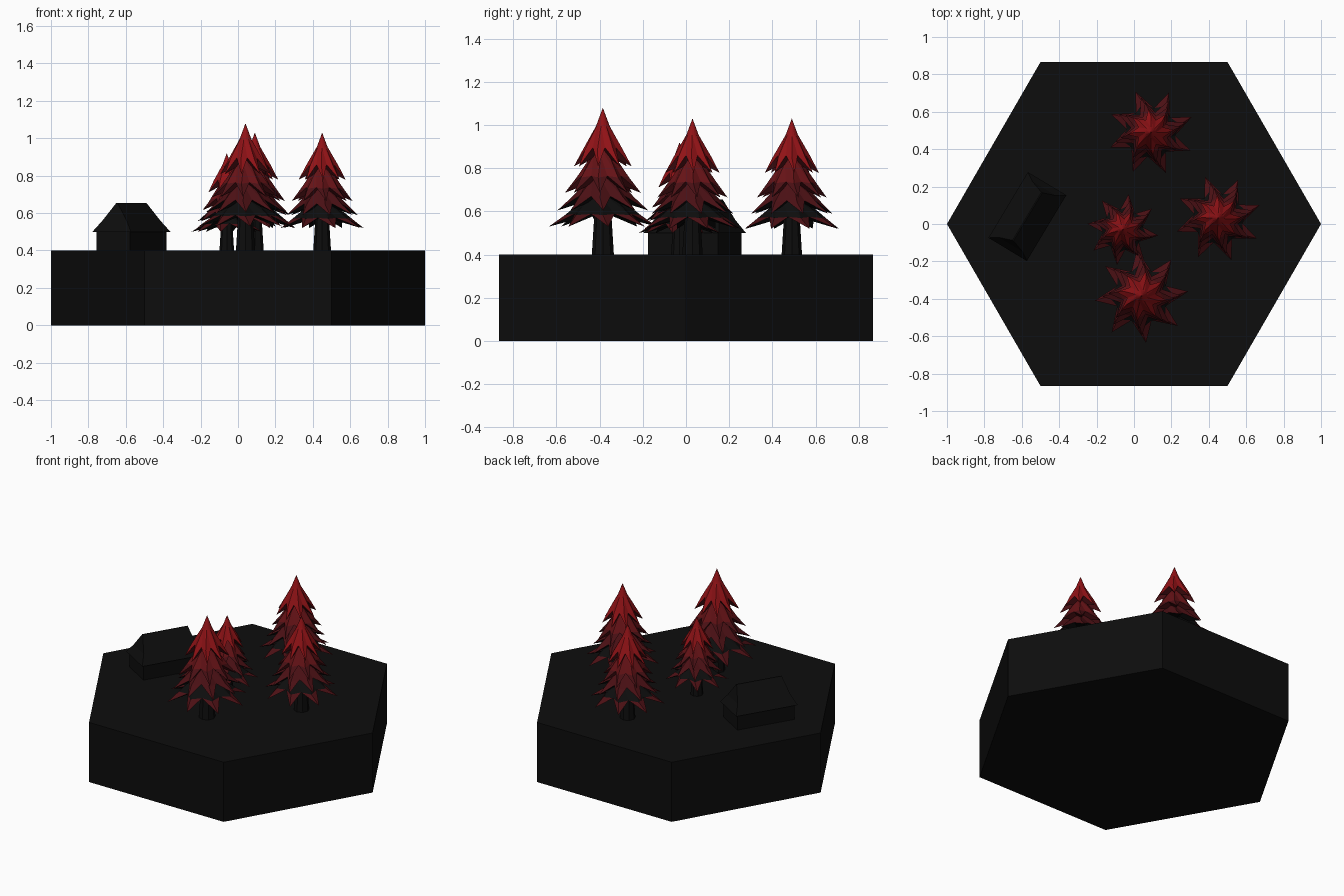
import bpy, bmesh
from math import cos, sin, pi, radians

cube = bpy.data.objects.get("Cube")
if cube:
    bpy.data.objects.remove(cube)


def material(name, rgb):
    m = bpy.data.materials.new(name)
    m.use_nodes = True
    m.diffuse_color = (*rgb, 1)
    m.node_tree.nodes["Principled BSDF"].inputs["Base Color"].default_value = (*rgb, 1)
    return m


BLACK = material("charcoal black", (0.004, 0.004, 0.004))
RED = material("crimson", (0.28, 0.006, 0.008))
MID = material("deep red", (0.13, 0.006, 0.008))
DARK = material("dark maroon", (0.07, 0.005, 0.007))


def finish(name, bm, mats, loc=(0, 0, 0), angle=0):
    bmesh.ops.remove_doubles(bm, verts=bm.verts, dist=1e-5)
    bmesh.ops.recalc_face_normals(bm, faces=bm.faces)
    mesh = bpy.data.meshes.new(name)
    bm.to_mesh(mesh)
    bm.free()
    for m in mats:
        mesh.materials.append(m)
    ob = bpy.data.objects.new(name, mesh)
    ob.location = loc
    ob.rotation_euler.z = angle
    bpy.context.collection.objects.link(ob)
    return ob


def loft(rings):
    """Closed solid through rings with equal point counts."""
    bm = bmesh.new()
    vs = [[bm.verts.new(p) for p in ring] for ring in rings]
    n = len(vs[0])
    for a, b in zip(vs, vs[1:]):
        for i in range(n):
            j = (i + 1) % n
            bm.faces.new((a[i], a[j], b[j], b[i]))
    bm.faces.new(vs[0][::-1])
    bm.faces.new(vs[-1])
    return bm


def circle(n, r, z):
    return [(r * cos(2 * pi * i / n), r * sin(2 * pi * i / n), z) for i in range(n)]


def rect(x, y, z):
    return [(-x, -y, z), (x, -y, z), (x, y, z), (-x, y, z)]


# Hexagonal ground block
finish("ground_block", loft([circle(6, 1, 0), circle(6, 1, 0.4)]), [BLACK])

# Cabin: walls and a flared hip roof
cabin, turn = (-0.57, 0.04, 0.4), radians(59)
finish("cabin_walls", loft([rect(0.19, 0.105, 0), rect(0.19, 0.105, 0.11)]), [BLACK], cabin, turn)
finish("cabin_roof", loft([rect(0.205, 0.12, 0.10), rect(0.175, 0.075, 0.16),
                           rect(0.15, 0.003, 0.255)]), [BLACK], cabin, turn)


def branch_tier(name, h, top, top_r, tip_z, tip_r, spin, mats, loc):
    """Eight-pointed drooping skirt; slot 0 crown, 1 tips, 2 underside."""
    bm = bmesh.new()

    def point(r, step, z):
        a = step * pi / 8 + spin
        return bm.verts.new((r * h * cos(a), r * h * sin(a), z * h))

    drop = top - tip_z
    apex = bm.verts.new((0, 0, top * h))
    base = bm.verts.new((0, 0, (tip_z + 0.1) * h))
    upper = [point(top_r, i, top - drop * 0.3) for i in range(16)]
    mid = [point(tip_r * (0.56 if i % 2 else 0.70), i,
                 tip_z + drop * (0.32 if i % 2 else 0.29)) for i in range(16)]
    tips = [point(tip_r, 2 * i + 0.25, tip_z) for i in range(8)]

    def face(slot, *verts):
        bm.faces.new(verts).material_index = slot

    for i in range(16):
        j = (i + 1) % 16
        face(0, apex, upper[i], upper[j])
        face(0, upper[i], mid[i], mid[j])
        face(0, upper[i], mid[j], upper[j])
    for k in range(8):
        ridge, left, right = mid[2 * k], mid[2 * k - 1], mid[2 * k + 1]
        face(1, left, tips[k], ridge)
        face(1, ridge, tips[k], right)
        face(2, left, base, tips[k])
        face(2, tips[k], base, right)
    finish(name, bm, mats, loc)


# Tier: top height, shoulder radius, tip height, tip radius, crown and tip colours
TIERS = [
    (1.00, 0.045, 0.60, 0.20, RED, RED),
    (0.78, 0.080, 0.42, 0.26, MID, DARK),
    (0.60, 0.100, 0.30, 0.31, DARK, DARK),
    (0.46, 0.120, 0.19, 0.37, BLACK, DARK),
]


def tree(name, x, y, h, spin):
    loc = (x, y, 0.4)
    finish(name + "_trunk", loft([circle(8, 0.075 * h, 0), circle(8, 0.05 * h, 0.4 * h)]),
           [BLACK], loc)
    for i, (top, top_r, tip_z, tip_r, crown, tip) in enumerate(TIERS):
        branch_tier(f"{name}_branches_{i + 1}", h, top, top_r, tip_z, tip_r,
                    radians(spin + 5 * i - 15), [crown, tip, BLACK if i > 1 else DARK], loc)


tree("back_tree", 0.09, 0.49, 0.63, 15)
tree("left_tree", 0.45, 0.03, 0.63, 12)
tree("front_tree", 0.04, -0.385, 0.68, 0)
tree("small_tree", -0.06, -0.03, 0.52, 30)
